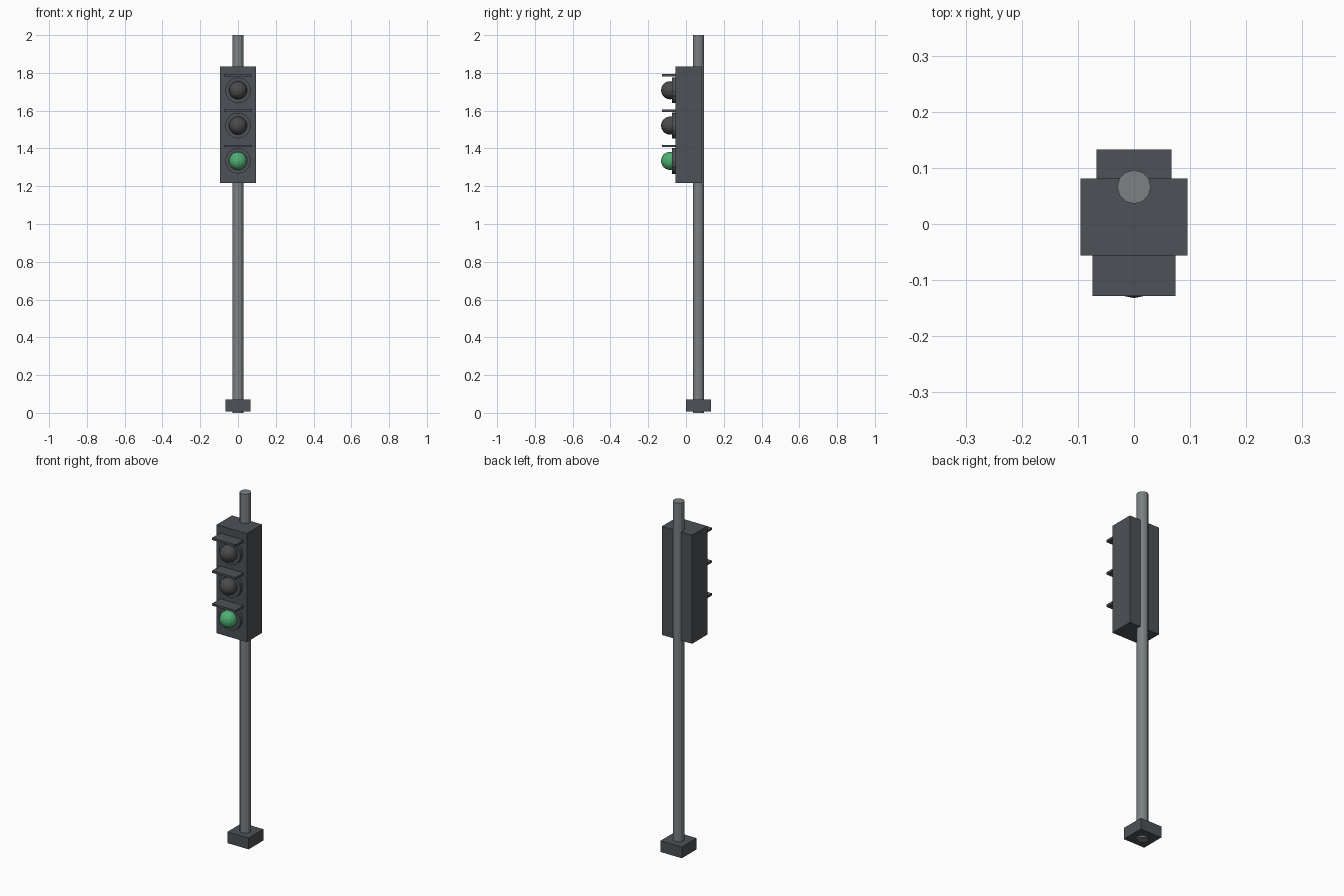
import bpy, math

if "Cube" in bpy.data.objects:
    bpy.data.objects.remove(bpy.data.objects["Cube"])


def mat(name, rgb):
    m = bpy.data.materials.new(name)
    m.diffuse_color = (*rgb, 1)
    m.use_nodes = True
    m.node_tree.nodes["Principled BSDF"].inputs["Base Color"].default_value = m.diffuse_color
    return m


DARK = mat("dark_metal", (0.075, 0.085, 0.095))
POLE = mat("pole_metal", (0.2, 0.22, 0.23))
OFF = mat("lamp_off", (0.07, 0.07, 0.07))
GREEN = mat("lamp_green", (0.08, 0.42, 0.17))


def finish(name, material):
    o = bpy.context.object
    o.name = name
    o.data.materials.append(material)
    return o


def box(name, x, y, z, material):
    # x, y, z are (min, max) ranges
    bpy.ops.mesh.primitive_cube_add(size=1, location=[sum(r) / 2 for r in (x, y, z)])
    bpy.context.object.scale = [r[1] - r[0] for r in (x, y, z)]
    bpy.ops.object.transform_apply(location=False, rotation=False, scale=True)
    return finish(name, material)


# Pole and foot block
bpy.ops.mesh.primitive_cylinder_add(vertices=12, radius=0.03, depth=2, location=(0, 0.066, 1))
finish("pole", POLE)
box("foot_block", (-0.067, 0.067), (0, 0.133), (0.008, 0.072), DARK)

# Signal housing
box("housing", (-0.095, 0.095), (-0.056, 0.081), (1.217, 1.835), DARK)

# Lamps: backing ring, bulb and visor
for name, z, colour in (("top", 1.708, OFF), ("middle", 1.521, OFF), ("bottom", 1.334, GREEN)):
    bpy.ops.mesh.primitive_cylinder_add(vertices=16, radius=0.068, depth=0.022,
                                        location=(0, -0.064, z), rotation=(math.pi / 2, 0, 0))
    finish(name + "_lamp_ring", DARK)
    bpy.ops.mesh.primitive_uv_sphere_add(segments=16, ring_count=12, radius=0.048,
                                         location=(0, -0.084, z))
    finish(name + "_lamp_bulb", colour)
    box(name + "_visor", (-0.074, 0.074), (-0.128, -0.05), (z + 0.073, z + 0.085), DARK)
